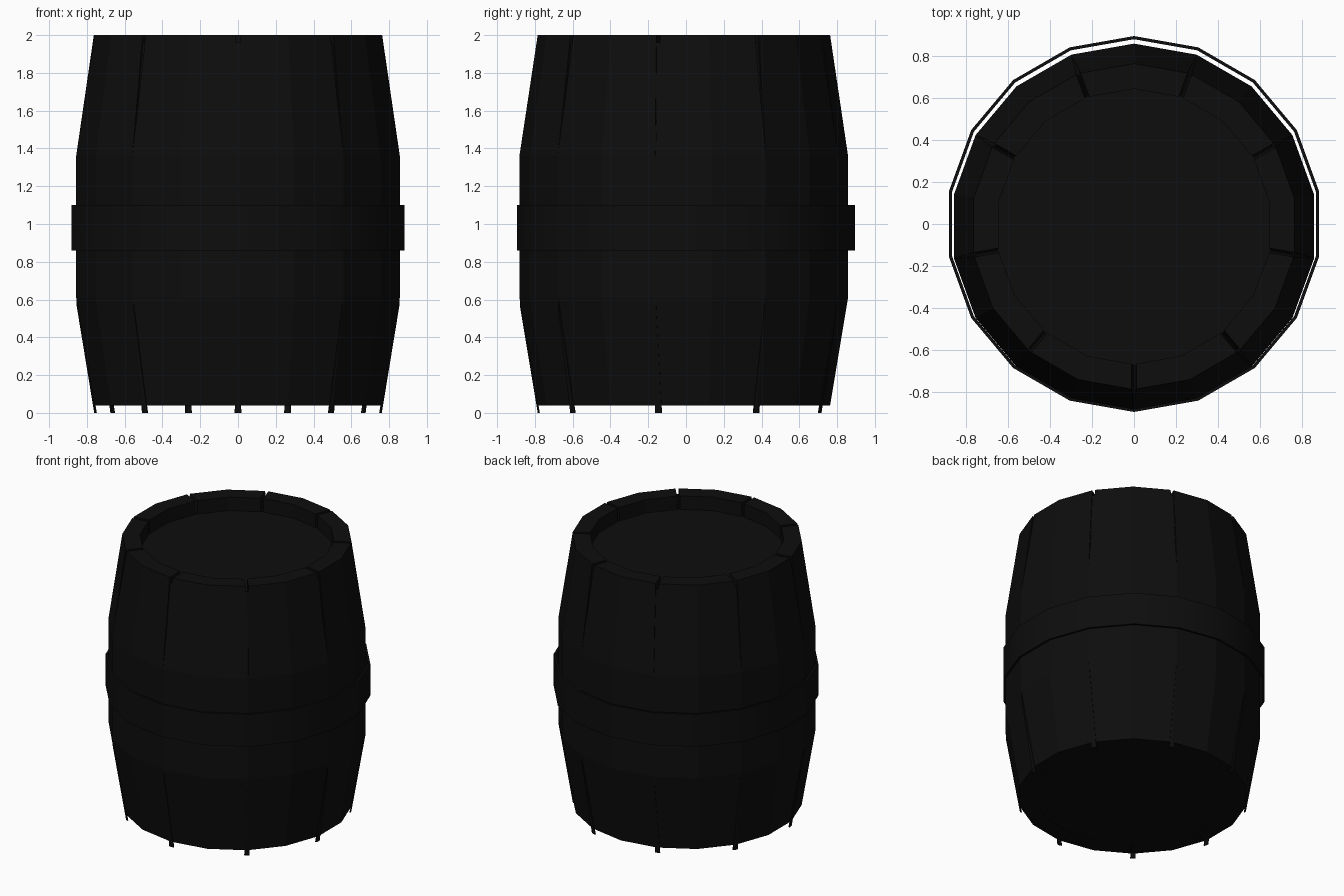
import bpy, bmesh, math
from mathutils import Vector

if "Cube" in bpy.data.objects:
    bpy.data.objects.remove(bpy.data.objects["Cube"])

CY = -0.012                      # barrel body sits slightly forward of the hoop
PROFILE = [(0.04, 0.775), (0.61, 0.87), (1.36, 0.87), (2.0, 0.775)]   # z, radius


def material(name, v):
    m = bpy.data.materials.new(name)
    m.diffuse_color = (v, v, v, 1)
    m.use_nodes = True
    m.node_tree.nodes["Principled BSDF"].inputs["Base Color"].default_value = m.diffuse_color
    return m


BLACK = material("black wood", 0.004)
IRON = material("black iron", 0.004)


def pt(r, deg, z, cy=CY):
    a = math.radians(deg)
    return Vector((r * math.cos(a), r * math.sin(a) + cy, z))


def finish(bm, name, mat):
    bmesh.ops.recalc_face_normals(bm, faces=bm.faces)
    me = bpy.data.meshes.new(name)
    bm.to_mesh(me)
    bm.free()
    me.materials.append(mat)
    ob = bpy.data.objects.new(name, me)
    bpy.context.collection.objects.link(ob)
    return ob


def loft(bm, loops, closed=False):
    """Skin a list of equal-length closed loops; cap the ends unless closed."""
    rows = [[bm.verts.new(p) for p in l] for l in loops]
    n = len(rows[0])
    pairs = list(zip(rows, rows[1:]))
    if closed:
        pairs.append((rows[-1], rows[0]))
    for a, b in pairs:
        for i in range(n):
            j = (i + 1) % n
            bm.faces.new((a[i], a[j], b[j], b[i]))
    if not closed:
        bm.faces.new(rows[0])
        bm.faces.new(rows[-1])


def toward(p, q, d):
    return p + (q - p).normalized() * d


# Nine staves, two facets each, with seams that open toward the ends
bm = bmesh.new()
for k in range(9):
    a = -90 + 40 * k
    loops = []
    for (z, r), gap in zip(PROFILE, (0.011, 0.0, 0.0, 0.011)):
        o = [pt(r, a + 20 * i, z) for i in range(3)]
        n = [pt(0.655, a + 20 * i, z) for i in range(3)]
        ends = [toward(o[0], o[1], gap), o[1], toward(o[2], o[1], gap)]
        inner = [toward(n[2], n[1], gap), n[1], toward(n[0], n[1], gap)]
        loops.append(ends + inner)
    loft(bm, loops)
finish(bm, "staves", BLACK)

# Thin seam strips behind the gaps, set a little lower than the staves
bm = bmesh.new()
for k in range(9):
    a = -90 + 40 * k
    loops = []
    for (z, r), w in zip(PROFILE, (0.018, 0.004, 0.004, 0.018)):
        loop = []
        for rr, order in ((r - 0.002, (-1, 0, 1)), (r - 0.010, (1, 0, -1))):
            c = pt(rr, a, z - 0.04)
            for s in order:
                loop.append(toward(c, pt(rr, a + 20 * s, z - 0.04), w) if s else c)
        loops.append(loop)
    loft(bm, loops)
finish(bm, "seam_strips", BLACK)

# Recessed lid and flat bottom
for name, z0, z1, r in (("lid", 1.86, 1.90, 0.66), ("bottom", 0.042, 0.08, 0.765)):
    bm = bmesh.new()
    loft(bm, [[pt(r, -90 + 20 * i, z) for i in range(18)] for z in (z0, z1)])
    finish(bm, name, BLACK)

# Loose hoop round the middle
bm = bmesh.new()
section = [(0.894, 0.86), (0.894, 1.10), (0.879, 1.10), (0.879, 0.86)]
loft(bm, [[pt(r, -90 + 20 * i, z, 0) for r, z in section] for i in range(18)], closed=True)
hoop = finish(bm, "hoop", IRON)
bpy.context.view_layer.objects.active = hoop
hoop.select_set(True)
bpy.ops.object.shade_smooth_by_angle(angle=math.radians(30))
